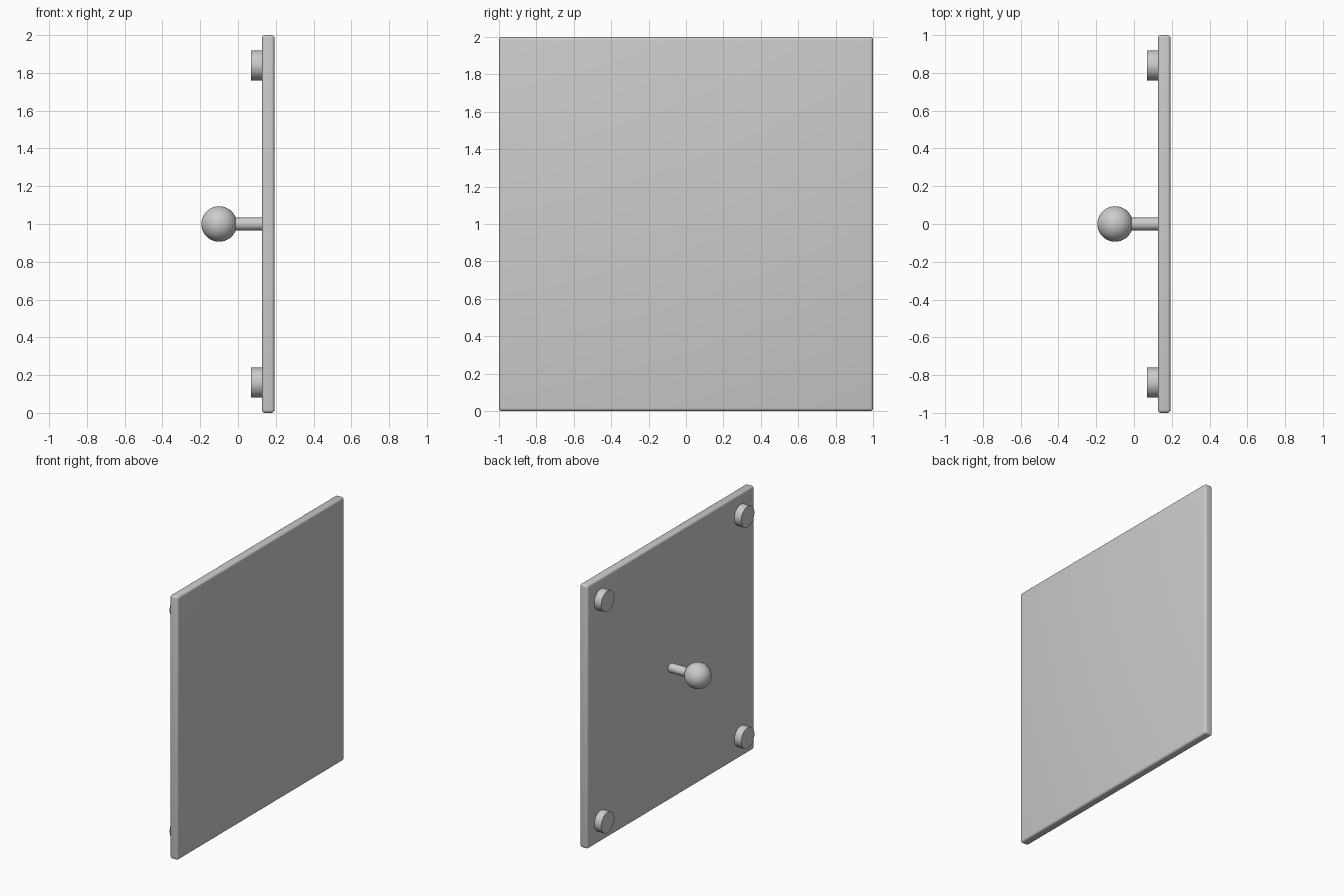
import bpy
import math

cube = bpy.data.objects.get("Cube")
if cube:
    bpy.data.objects.remove(cube, do_unlink=True)

grey = bpy.data.materials.new("light_grey")
grey.use_nodes = True
colour = (0.6, 0.6, 0.6, 1)
grey.diffuse_color = colour
grey.node_tree.nodes["Principled BSDF"].inputs["Base Color"].default_value = colour


def finish(name):
    obj = bpy.context.object
    obj.name = name
    obj.data.materials.append(grey)
    bpy.ops.object.shade_smooth_by_angle(angle=math.radians(35))
    return obj


def peg(name, radius, x0, x1, y, z):
    """Cylinder lying along x from x0 to x1."""
    bpy.ops.mesh.primitive_cylinder_add(
        vertices=48, radius=radius, depth=x1 - x0,
        location=((x0 + x1) / 2, y, z), rotation=(0, math.pi / 2, 0))
    return finish(name)


# Square panel with softened edges
bpy.ops.mesh.primitive_cube_add(size=1, location=(0.16, 0, 1))
panel = bpy.context.object
panel.scale = (0.066, 2, 2)
bpy.ops.object.transform_apply(location=False, rotation=False, scale=True)
bevel = panel.modifiers.new("rounded_edges", "BEVEL")
bevel.width = 0.016
bevel.segments = 4
bpy.ops.object.modifier_apply(modifier=bevel.name)
finish("panel")

# Round feet near the four corners
for side, y in (("left", 0.84), ("right", -0.84)):
    for level, z in (("upper", 1.84), ("lower", 0.16)):
        peg(f"{level}_{side}_foot", 0.079, 0.069, 0.13, y, z)

# Stem and ball in the middle
peg("stem", 0.034, -0.10, 0.13, 0, 1)
bpy.ops.mesh.primitive_uv_sphere_add(
    segments=48, ring_count=24, radius=0.094, location=(-0.10, 0, 1),
    rotation=(0, math.pi / 2, 0))
finish("ball")
